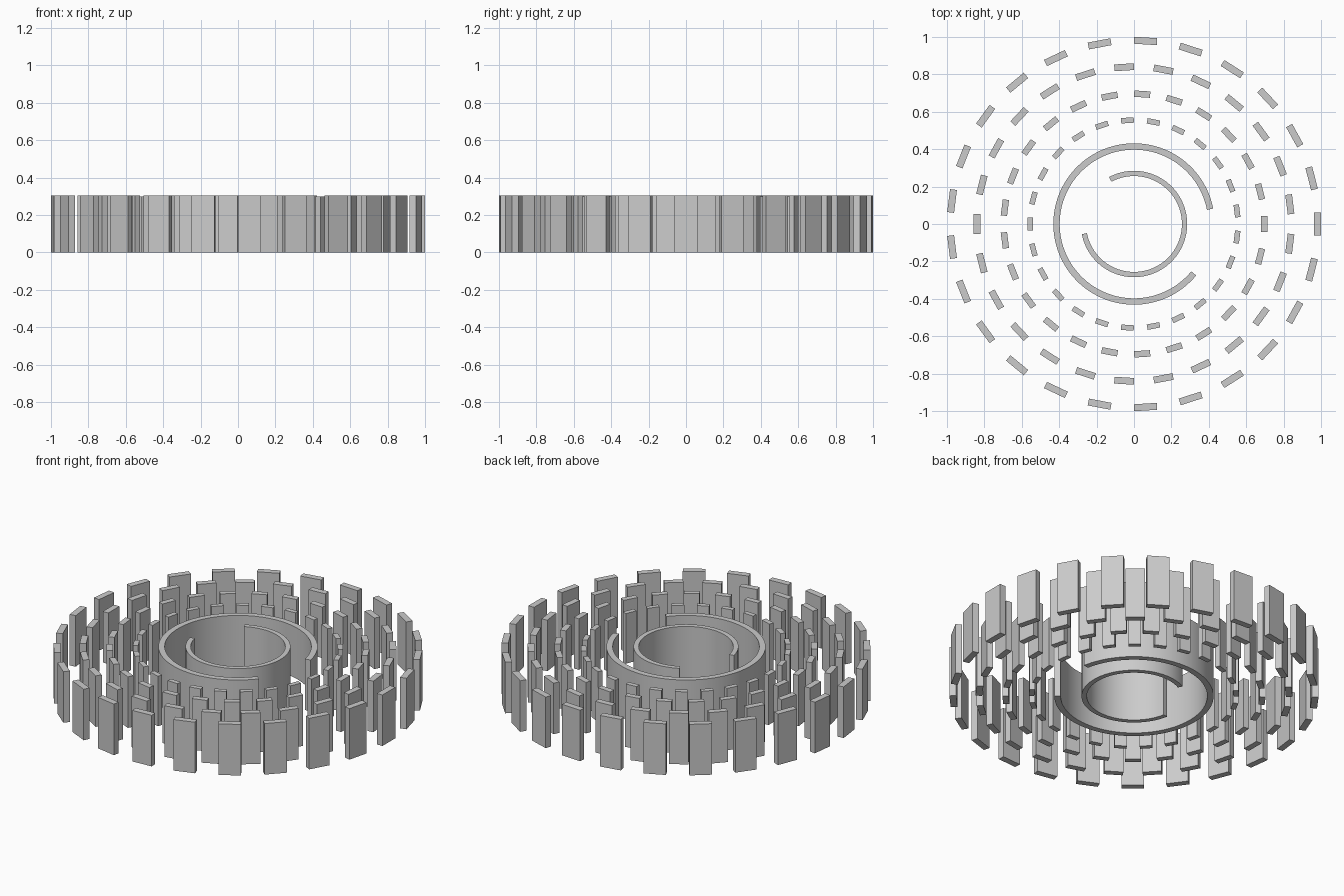
import bpy, bmesh
from math import radians, cos, sin, pi

if "Cube" in bpy.data.objects:
    bpy.data.objects.remove(bpy.data.objects["Cube"])

HEIGHT = 0.305


def finish(name, bm):
    bmesh.ops.recalc_face_normals(bm, faces=bm.faces)
    mesh = bpy.data.meshes.new(name)
    bm.to_mesh(mesh)
    bm.free()
    obj = bpy.data.objects.new(name, mesh)
    bpy.context.collection.objects.link(obj)
    return obj


def prism(bm, outline, height):
    """Extrude a closed plan outline upwards from the ground."""
    face = bm.faces.new([bm.verts.new((x, y, 0)) for x, y in outline])
    top = bmesh.ops.extrude_face_region(bm, geom=[face])["geom"]
    verts = [g for g in top if isinstance(g, bmesh.types.BMVert)]
    bmesh.ops.translate(bm, verts=verts, vec=(0, 0, height))


def block_ring(name, r_in, r_out, width, start, height, count=25):
    bm = bmesh.new()
    for i in range(count):
        a = radians(start) + 2 * pi * i / count
        c, s = cos(a), sin(a)
        h = width / 2
        corners = [(r_in, -h), (r_out, -h), (r_out, h), (r_in, h)]
        prism(bm, [(r * c - t * s, r * s + t * c) for r, t in corners], height)
    return finish(name, bm)


def arc_wall(name, r_in, r_out, start, end, segments=96):
    bm = bmesh.new()
    rows = []
    for i in range(segments + 1):
        a = radians(start + (end - start) * i / segments)
        rows.append([bm.verts.new((r * cos(a), r * sin(a), z)) for r, z in
                     ((r_in, 0), (r_out, 0), (r_out, HEIGHT), (r_in, HEIGHT))])
    for p, q in zip(rows, rows[1:]):
        for k in range(4):
            n = (k + 1) % 4
            bm.faces.new((p[k], p[n], q[n], q[k]))
    bm.faces.new(rows[0])
    bm.faces.new(rows[-1])
    obj = finish(name, bm)
    bpy.ops.object.select_all(action='DESELECT')
    obj.select_set(True)
    bpy.context.view_layer.objects.active = obj
    bpy.ops.object.shade_smooth_by_angle(angle=radians(30))
    return obj


# Four rings of upright slabs, alternate rings staggered by half a step
block_ring("outer_slab_ring", 0.961, 0.998, 0.123, 0, HEIGHT)
block_ring("second_slab_ring", 0.821, 0.857, 0.105, 180, HEIGHT)
block_ring("third_slab_ring", 0.678, 0.712, 0.086, 0, HEIGHT)
block_ring("inner_slab_ring", 0.540, 0.569, 0.068, 180, 0.299)

# Two open curved walls at the centre
arc_wall("large_curved_wall", 0.397, 0.431, 11, 320.4)
arc_wall("small_curved_wall", 0.256, 0.284, -169, 118)
